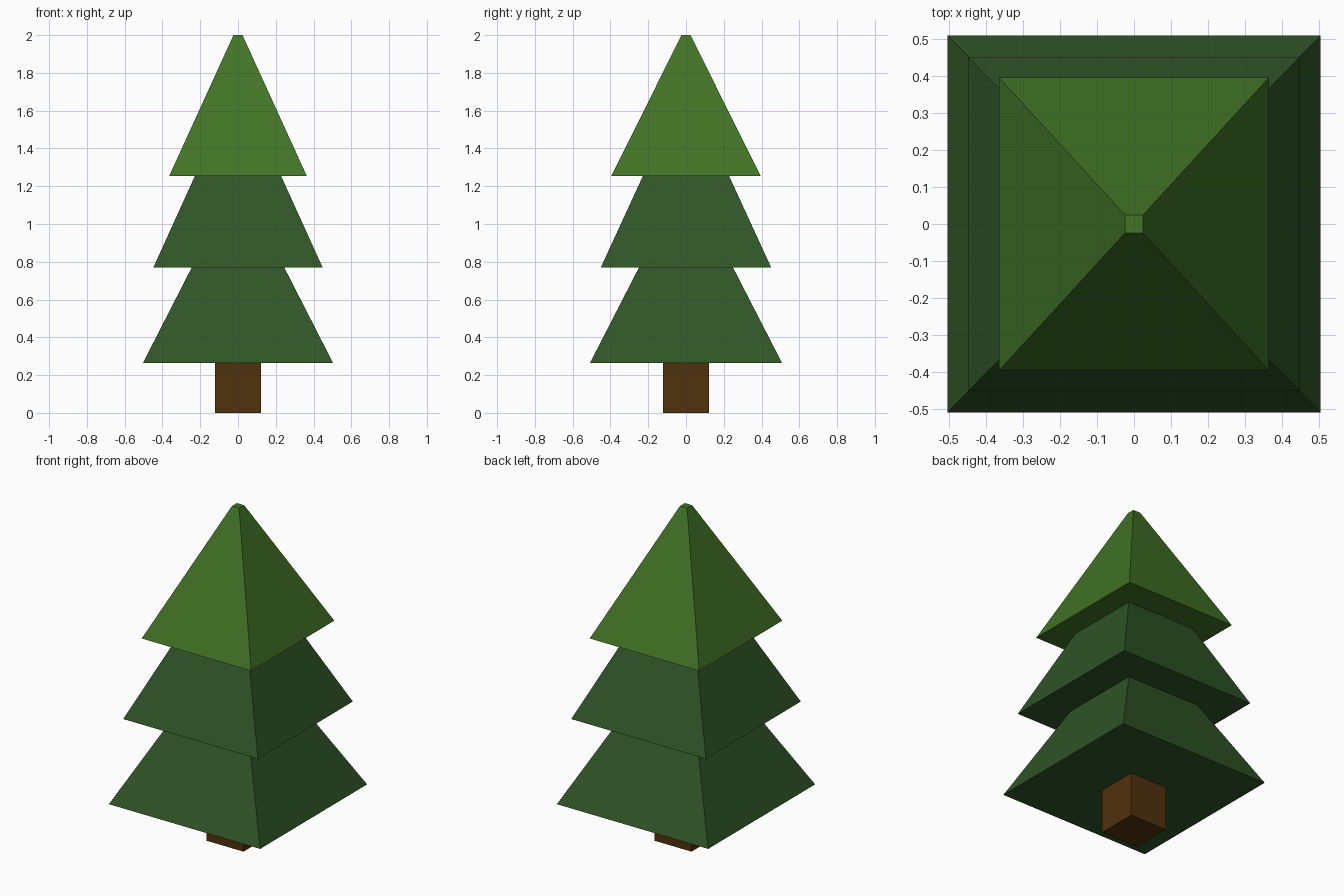
import bpy
import bmesh

if "Cube" in bpy.data.objects:
    bpy.data.objects.remove(bpy.data.objects["Cube"])


def srgb(r, g, b):
    """8-bit sRGB colour to linear RGBA."""
    lin = [(c / 255 / 12.92) if c < 11 else ((c / 255 + 0.055) / 1.055) ** 2.4 for c in (r, g, b)]
    return (*lin, 1.0)


def material(name, rgb):
    mat = bpy.data.materials.new(name)
    mat.diffuse_color = srgb(*rgb)
    mat.use_nodes = True
    mat.node_tree.nodes["Principled BSDF"].inputs["Base Color"].default_value = mat.diffuse_color
    return mat


def tapered_block(name, bottom, top, z0, z1, mat):
    """Four-sided block; bottom and top are (half x, half y)."""
    bm = bmesh.new()
    bmesh.ops.create_cube(bm, size=2)
    for v in bm.verts:
        hx, hy = top if v.co.z > 0 else bottom
        v.co = (v.co.x * hx, v.co.y * hy, z1 if v.co.z > 0 else z0)
    mesh = bpy.data.meshes.new(name)
    bm.to_mesh(mesh)
    bm.free()
    mesh.materials.append(mat)
    obj = bpy.data.objects.new(name, mesh)
    bpy.context.collection.objects.link(obj)
    return obj


bark = material("bark brown", (80, 50, 14))
dark = material("dark green", (48, 85, 39))
light = material("light green", (65, 115, 38))

# Trunk
tapered_block("trunk", (0.123, 0.123), (0.123, 0.123), 0.0, 0.265, bark)

# Foliage tiers, bottom to top
tapered_block("lower_foliage", (0.503, 0.508), (0.245, 0.249), 0.265, 0.77, dark)
tapered_block("middle_foliage", (0.448, 0.451), (0.228, 0.228), 0.77, 1.255, dark)
tapered_block("top_foliage", (0.364, 0.395), (0.024, 0.024), 1.255, 2.0, light)
